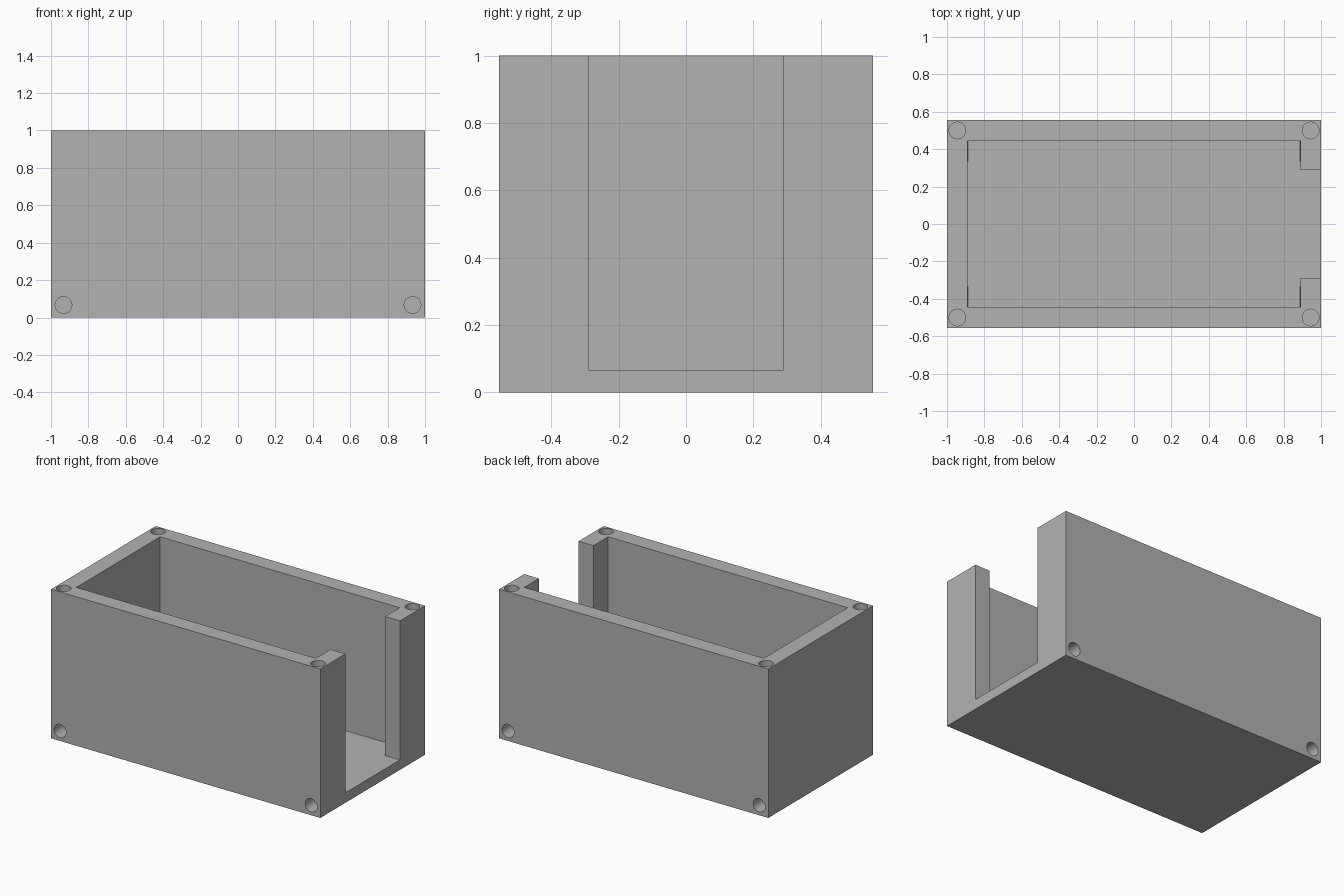
import bpy
from math import pi, radians

default_cube = bpy.data.objects.get("Cube")
if default_cube:
    bpy.data.objects.remove(default_cube, do_unlink=True)

LENGTH, WIDTH, HEIGHT = 2.0, 1.111, 1.0
WALL, FLOOR = 0.111, 0.067
OPENING = 0.578
HOLE_RADIUS, HOLE_DEPTH = 0.0445, 0.222
OVER = 0.1  # how far cutters stick out of the body

grey = bpy.data.materials.new("plain grey")
grey.use_nodes = True
grey.diffuse_color = (0.448, 0.448, 0.448, 1)
grey.node_tree.nodes["Principled BSDF"].inputs["Base Color"].default_value = grey.diffuse_color


def box(name, low, high):
    """Box between two opposite corners."""
    centre = [(a + b) / 2 for a, b in zip(low, high)]
    bpy.ops.mesh.primitive_cube_add(size=1, location=centre)
    ob = bpy.context.object
    ob.name = name
    ob.scale = [b - a for a, b in zip(low, high)]
    bpy.ops.object.transform_apply(location=False, rotation=False, scale=True)
    ob.data.materials.append(grey)
    return ob


def drill(name, centre, tilt=0):
    """Cylinder cutter centred on the mouth of a blind hole."""
    bpy.ops.mesh.primitive_cylinder_add(
        vertices=48, radius=HOLE_RADIUS, depth=2 * HOLE_DEPTH,
        location=centre, rotation=(tilt, 0, 0))
    ob = bpy.context.object
    ob.name = name
    ob.data.materials.append(grey)
    return ob


hx, hy = LENGTH / 2, WIDTH / 2
body = box("open_box", (-hx, -hy, 0), (hx, hy, HEIGHT))

# Cavity and the slot through the left end wall
cutters = [
    box("cavity_cutter", (-hx + WALL, -hy + WALL, FLOOR), (hx - WALL, hy - WALL, HEIGHT + OVER)),
    box("end_slot_cutter", (hx - 2 * WALL, -OPENING / 2, FLOOR), (hx + OVER, OPENING / 2, HEIGHT + OVER)),
]

# Screw holes in the rim corners and low on the front and back walls
for sx in (-1, 1):
    for sy in (-1, 1):
        inset = WALL / 2
        cutters.append(drill("rim_hole_cutter", (sx * (hx - inset), sy * (hy - inset), HEIGHT)))
        cutters.append(drill("wall_hole_cutter", (sx * (hx - FLOOR), sy * hy, FLOOR), pi / 2))

for cutter in cutters:
    bpy.ops.object.select_all(action='DESELECT')
    body.select_set(True)
    bpy.context.view_layer.objects.active = body
    mod = body.modifiers.new("cut", 'BOOLEAN')
    mod.operation = 'DIFFERENCE'
    mod.solver = 'EXACT'
    mod.object = cutter
    bpy.ops.object.modifier_apply(modifier=mod.name)
    bpy.data.objects.remove(cutter, do_unlink=True)

bpy.ops.object.shade_smooth_by_angle(angle=radians(30))
